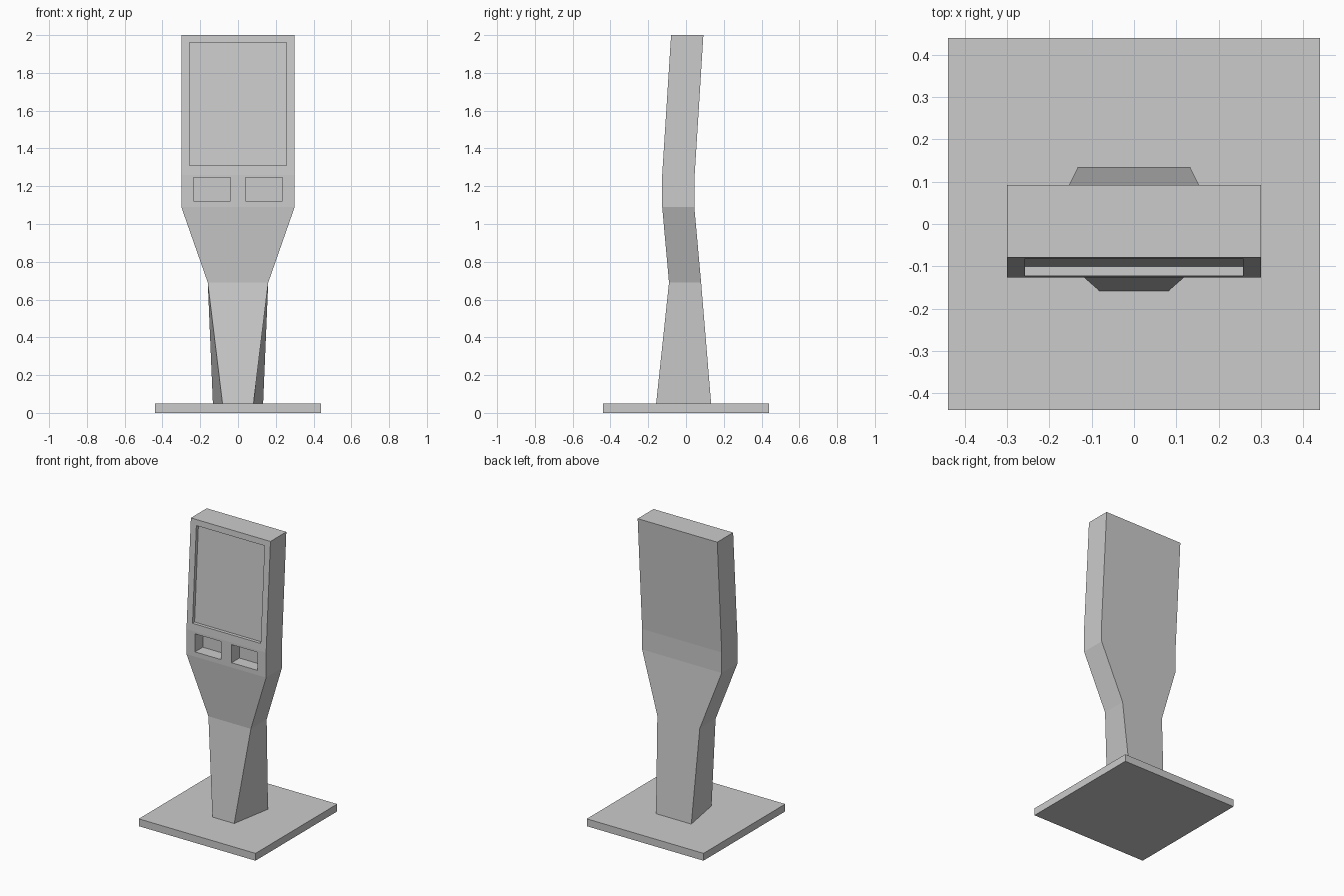
import bpy, bmesh

if "Cube" in bpy.data.objects:
    bpy.data.objects.remove(bpy.data.objects["Cube"])


def loft(name, rings):
    """Skin four-sided rings, each (front y, z, half width), (back y, z, half width)."""
    bm = bmesh.new()
    loops = []
    for (fy, fz, fw), (by, bz, bw) in rings:
        pts = [(-fw, fy, fz), (fw, fy, fz), (bw, by, bz), (-bw, by, bz)]
        loops.append([bm.verts.new(p) for p in pts])
    for low, high in zip(loops, loops[1:]):
        for i in range(4):
            j = (i + 1) % 4
            bm.faces.new((low[i], low[j], high[j], high[i]))
    bm.faces.new(loops[0][::-1])
    bm.faces.new(loops[-1])
    bmesh.ops.recalc_face_normals(bm, faces=bm.faces)
    mesh = bpy.data.meshes.new(name)
    bm.to_mesh(mesh)
    bm.free()
    obj = bpy.data.objects.new(name, mesh)
    bpy.context.collection.objects.link(obj)
    return obj


def cut(target, cutter):
    cutter.hide_render = True
    cutter.display_type = 'WIRE'
    mod = target.modifiers.new(cutter.name, 'BOOLEAN')
    mod.operation = 'DIFFERENCE'
    mod.solver = 'EXACT'
    mod.object = cutter


# Square floor plate
loft("base_plate", [((-0.44, z, 0.44), (0.44, z, 0.44)) for z in (0, 0.05)])

# Post, flared neck and leaning head in one skin
body = loft("kiosk_body", [
    ((-0.158, 0.05, 0.082), (0.133, 0.05, 0.133)),
    ((-0.09, 0.69, 0.16), (0.08, 0.69, 0.16)),
    ((-0.126, 1.09, 0.30), (0.044, 1.09, 0.30)),
    ((-0.126, 1.26, 0.30), (0.044, 1.23, 0.30)),
    ((-0.079, 2.0, 0.30), (0.092, 2.0, 0.30)),
])

# Shallow screen recess, parallel to the leaning front
cut(body, loft("screen_cutter", [
    ((-0.3, 1.31, 0.257), (-0.100, 1.31, 0.257)),
    ((-0.3, 1.96, 0.257), (-0.059, 1.96, 0.257)),
]))

# Two deep pockets under the screen
for side, x in (("left", -0.138), ("right", 0.138)):
    pocket = loft(side + "_pocket_cutter",
                  [((-0.3, z, 0.098), (-0.042, z, 0.098)) for z in (1.122, 1.245)])
    pocket.location.x = x
    cut(body, pocket)
